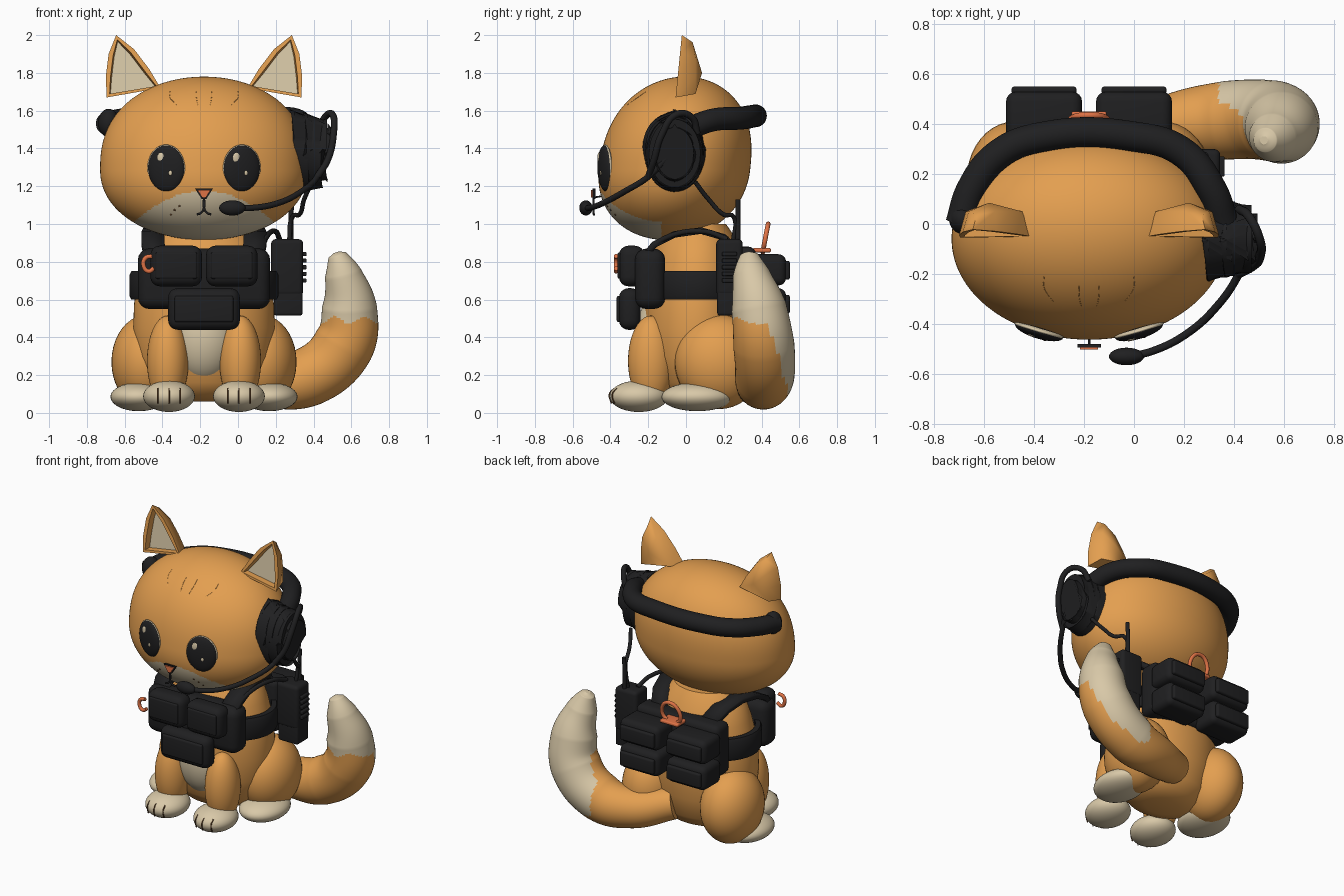
import bpy, bmesh
from math import sin, cos, pi, sqrt, radians
from mathutils import Matrix, Vector

if "Cube" in bpy.data.objects:
    bpy.data.objects.remove(bpy.data.objects["Cube"])

CX = -0.18  # the body's mirror plane


def material(name, *rgb):
    m = bpy.data.materials.new(name)
    m.use_nodes = True
    m.diffuse_color = (*rgb, 1)
    m.node_tree.nodes["Principled BSDF"].inputs["Base Color"].default_value = (*rgb, 1)
    return m


FUR = material("orange_fur", 0.77, 0.345, 0.08)
CREAM = material("cream_fur", 0.69, 0.58, 0.39)
BLACK = material("black_gear", 0.014, 0.014, 0.015)
CORAL = material("coral", 0.74, 0.17, 0.06)
BROWN = material("dark_brown", 0.12, 0.055, 0.02)


def finish(ob, *mats, angle=40):
    for m in mats:
        ob.data.materials.append(m)
    bpy.ops.object.select_all(action="DESELECT")
    ob.select_set(True)
    bpy.context.view_layer.objects.active = ob
    if ob.type == "MESH":
        bpy.ops.object.shade_smooth_by_angle(angle=radians(angle))
    return ob


def from_bmesh(name, bm, *mats, angle=40):
    bmesh.ops.recalc_face_normals(bm, faces=bm.faces)
    me = bpy.data.meshes.new(name)
    for m in mats:
        me.materials.append(m)
    bm.to_mesh(me)
    bm.free()
    ob = bpy.data.objects.new(name, me)
    bpy.context.collection.objects.link(ob)
    return finish(ob, angle=angle)


def ball(name, loc, radii, mat, yaw=0, pitch=0, seg=40):
    bm = bmesh.new()
    bmesh.ops.create_uvsphere(bm, u_segments=seg, v_segments=seg // 2, radius=1)
    turn = Matrix.Rotation(yaw, 4, "Z") @ Matrix.Rotation(pitch, 4, "X")
    bm.transform(Matrix.Translation(loc) @ turn @ Matrix.Diagonal((*radii, 1)))
    return from_bmesh(name, bm, mat, angle=80)


def box(name, lo, hi, bevel=0.03, mat=BLACK):
    lo, hi = Vector(lo), Vector(hi)
    bm = bmesh.new()
    bmesh.ops.create_cube(bm, size=1)
    bm.transform(Matrix.Translation((lo + hi) / 2) @ Matrix.Diagonal((*(hi - lo), 1)))
    bmesh.ops.bevel(bm, geom=bm.edges[:], offset=bevel, segments=4, profile=0.5, affect="EDGES")
    return from_bmesh(name, bm, mat)


def tube(name, pts, r, mat, cyclic=False, radii=None):
    cu = bpy.data.curves.new(name, "CURVE")
    cu.dimensions = "3D"
    cu.bevel_depth, cu.bevel_resolution, cu.resolution_u = r, 3, 10
    if r > 0.05:
        cu.bevel_resolution, cu.resolution_u = 20, 20
    cu.use_fill_caps = True
    sp = cu.splines.new("BEZIER")
    sp.bezier_points.add(len(pts) - 1)
    sp.use_cyclic_u = cyclic
    for i, (bp, p) in enumerate(zip(sp.bezier_points, pts)):
        bp.co, bp.handle_left_type, bp.handle_right_type = p, "AUTO", "AUTO"
        bp.radius = radii[i] if radii else 1
    ob = bpy.data.objects.new(name, cu)
    bpy.context.collection.objects.link(ob)
    return finish(ob, mat)


def lathe(name, profile, mat, y_scale, y, closed=False, seg=64):
    bm = bmesh.new()
    rings = [[bm.verts.new((CX + r * cos(2 * pi * i / seg), y + r * y_scale * sin(2 * pi * i / seg), z))
              for i in range(seg)] for r, z in profile]
    pairs = list(zip(rings, rings[1:])) + ([(rings[-1], rings[0])] if closed else [])
    for a, b in pairs:
        for i in range(seg):
            j = (i + 1) % seg
            bm.faces.new((a[i], a[j], b[j], b[i]))
    if not closed:
        bm.faces.new(rings[0])
        bm.faces.new(rings[-1])
    return from_bmesh(name, bm, mat)


HEAD_Z = 1.29


def head_width(t):
    # relative head width at relative height t, fuller than a ball
    return sqrt(max(0, 1 - abs(t) ** (2.4 if t > 0 else 2.15)))


def head_y(x, z):
    # depth of the face surface at a given x and z
    dz = z - HEAD_Z
    f = head_width(dz / (0.49 if dz > 0 else 0.375))
    return -0.06 + 0.11 * dz - 0.4 * sqrt(max(0, f * f - ((x - CX) / 0.55) ** 2))


# Head, leaning slightly back, with cream muzzle
bm = bmesh.new()
bmesh.ops.create_uvsphere(bm, u_segments=192, v_segments=128, radius=1)
for v in bm.verts:
    x, y, t = v.co
    f = head_width(t) / max(1e-6, sqrt(x * x + y * y))
    dz = t * (0.49 if t > 0 else 0.375)
    v.co = (CX + x * f * 0.55, -0.06 + y * f * 0.4 + 0.11 * dz, HEAD_Z + dz)
for f in bm.faces:
    c = f.calc_center_median()
    f.material_index = int(c.y < -0.13 and c.z < 1.175 - 1.2 * (c.x - CX) ** 2)
from_bmesh("head", bm, FUR, CREAM, angle=80)

# Torso and belly
lathe("torso", [(0.12, 0.06), (0.24, 0.09), (0.31, 0.16), (0.36, 0.3), (0.375, 0.45), (0.37, 0.58),
                (0.35, 0.7), (0.325, 0.8), (0.29, 0.9), (0.2, 1.0)], FUR, 0.76, 0.06)
ball("belly", (CX, -0.1, 0.41), (0.185, 0.165, 0.25), CREAM)

for side, s in (("right", -1), ("left", 1)):
    # Legs and paws
    ball(side + "_haunch", (CX + s * 0.3, 0.175, 0.27), (0.19, 0.235, 0.25), FUR)
    ball(side + "_hind_paw", (CX + s * 0.345, 0.06, 0.085), (0.15, 0.19, 0.076), CREAM)
    ball(side + "_front_leg", (CX + s * 0.192, -0.185, 0.275), (0.11, 0.122, 0.24), FUR)
    px = CX + s * 0.185
    ball(side + "_front_paw", (px, -0.25, 0.088), (0.137, 0.155, 0.083), CREAM)
    for k in (-0.06, 0, 0.06):
        y = -0.25 - 0.155 * sqrt(1 - (k / 0.137) ** 2)
        tube(side + "_claw", [(px + k, y + 0.025, 0.13), (px + k, y, 0.1), (px + k, y + 0.01, 0.05)], 0.004, BROWN)

    # Eyes with cream rim and highlights
    ex, ez = CX + s * 0.2, 1.295
    ey, yaw = head_y(ex, ez), s * 0.29
    ball(side + "_eye_rim", (ex, ey + 0.008, ez), (0.104, 0.02, 0.126), CREAM, yaw, 0.03)
    ball(side + "_eye", (ex, ey + 0.004, ez), (0.1, 0.031, 0.122), BLACK, yaw, 0.03)
    ball(side + "_eye_shine", (ex - 0.028, ey - 0.021 - s * 0.008, ez + 0.055), (0.021, 0.006, 0.028), CREAM, yaw, seg=20)
    ball(side + "_eye_glint", (ex + 0.022, ey - 0.025 + s * 0.006, ez - 0.025), (0.01, 0.005, 0.013), CREAM, yaw, seg=16)

    # Ears: hollow cream front, ridged rounded back
    outline = [(0.515, 1.67), (0.52, 1.78), (0.505, 1.9), (0.465, 2.0), (0.37, 1.925), (0.29, 1.82), (0.23, 1.72)]
    bm = bmesh.new()
    front = [bm.verts.new((CX + s * d, -0.055 + 0.1 * (z - 1.67), z)) for d, z in outline]
    mid = [bm.verts.new((CX + s * (0.4 + (d - 0.4) * 0.78), 0.05 if z < 1.97 else 0.035, 1.78 + (z - 1.78) * 0.83))
           for d, z in outline]
    back = bm.verts.new((CX + s * 0.4, 0.085, 1.8))
    for i in range(len(outline)):
        j = (i + 1) % len(outline)
        bm.faces.new((front[i], front[j], mid[j], mid[i]))
        bm.faces.new((mid[i], mid[j], back))
    face = bm.faces.new(front)
    bmesh.ops.recalc_face_normals(bm, faces=bm.faces)
    bmesh.ops.inset_region(bm, faces=[face], thickness=0.025)
    bmesh.ops.inset_region(bm, faces=[face], thickness=0.006, depth=-0.045)
    face.material_index = 1
    from_bmesh(side + "_ear", bm, FUR, CREAM, angle=60)

    # Shoulder straps
    bm = bmesh.new()
    path = [(0.25, -0.24, 0.8), (0.27, -0.17, 0.89), (0.27, -0.06, 0.945), (0.26, 0.08, 0.965),
            (0.23, 0.2, 0.93), (0.18, 0.29, 0.84)]
    rows = [[bm.verts.new((CX + s * (d + w), y, z)) for w in (-0.06, 0.06)] for d, y, z in path]
    for a, b in zip(rows, rows[1:]):
        bm.faces.new((a[0], a[1], b[1], b[0]))
    strap = from_bmesh(side + "_shoulder_strap", bm, BLACK)
    mod = strap.modifiers.new("thickness", "SOLIDIFY")
    mod.thickness, mod.offset = 0.035, 0

    # Chest pouches and back pouches
    x = CX + s * 0.147
    box(side + "_chest_pouch", (x - 0.137, -0.355, 0.67), (x + 0.137, -0.22, 0.885), 0.05)
    box(side + "_chest_flap", (x - 0.11, -0.362, 0.71), (x + 0.11, -0.34, 0.85), 0.01)
    x = CX + s * 0.18
    for level, z in (("upper", 0.675), ("lower", 0.495)):
        box(f"{side}_{level}_back_pouch", (x - 0.152, 0.33, z), (x + 0.152, 0.53, z + 0.165), 0.04)
        box(f"{side}_{level}_back_flap", (x - 0.13, 0.52, z + 0.03), (x + 0.13, 0.55, z + 0.13), 0.012)

# Vest
box("chest_panel", (-0.53, -0.27, 0.55), (0.17, -0.11, 0.87), 0.06)
box("lower_pouch", (-0.37, -0.355, 0.44), (0.01, -0.24, 0.66), 0.05)
box("lower_flap", (-0.335, -0.367, 0.48), (-0.025, -0.34, 0.62), 0.012)
box("back_panel", (-0.5, 0.22, 0.52), (0.14, 0.37, 0.88), 0.04)
lathe("side_belt", [(0.35, 0.6), (0.385, 0.6), (0.395, 0.62), (0.395, 0.73), (0.385, 0.75), (0.35, 0.75)],
      BLACK, 0.76, 0.06, closed=True)

# Coral clips
tube("front_clip", [(-0.455, -0.37, 0.83), (-0.49, -0.37, 0.82), (-0.5, -0.37, 0.78),
                    (-0.475, -0.37, 0.75), (-0.445, -0.37, 0.765)], 0.012, CORAL)
tube("back_clip", [(CX - 0.05, 0.41, 0.87), (CX - 0.065, 0.425, 0.95), (CX, 0.435, 1.0),
                   (CX + 0.065, 0.425, 0.95), (CX + 0.05, 0.41, 0.87)], 0.013, CORAL, cyclic=True)
box("back_clip_anchor", (CX - 0.07, 0.35, 0.85), (CX + 0.07, 0.45, 0.872), 0.008, CORAL)
box("back_clip_tag", (CX - 0.02, 0.34, 0.64), (CX + 0.02, 0.42, 0.69), 0.008, CORAL)

# Radio with antenna and ribs
box("radio", (0.175, 0.16, 0.62), (0.345, 0.3, 0.92), 0.025)
box("radio_holster", (0.19, 0.165, 0.515), (0.342, 0.295, 0.7), 0.015)
for i in range(5):
    box("radio_rib", (0.33, 0.19, 0.69 + i * 0.035), (0.363, 0.27, 0.712 + i * 0.035), 0.006)
tube("antenna", [(0.28, 0.275, 0.9), (0.28, 0.275, 1.02), (0.285, 0.275, 1.13)], 0.013, BLACK)
tube("radio_cable", [(0.39, 0.05, 1.22), (0.35, 0.12, 1.13), (0.325, 0.2, 1.05), (0.29, 0.25, 1.04), (0.27, 0.25, 0.9)], 0.012, BLACK)
tube("vest_cable", [(0.22, 0.22, 0.92), (0.2, 0.1, 0.96), (0.15, -0.1, 0.93), (0.12, -0.22, 0.84)], 0.014, BLACK)

# Headset
tube("headband", [(-0.695, 0.0, 1.53), (-0.65, 0.14, 1.545), (-0.54, 0.28, 1.56), (-0.36, 0.35, 1.57),
                  (0.0, 0.35, 1.57), (0.19, 0.29, 1.56), (0.31, 0.14, 1.55), (0.36, 0.0, 1.5)], 0.06, BLACK)
ball("headband_end", (-0.685, 0.02, 1.535), (0.055, 0.06, 0.075), BLACK)
for name, x0, x1, ry, rz in (("ear_cushion", 0.28, 0.385, 0.17, 0.22), ("ear_cup", 0.35, 0.45, 0.155, 0.205),
                             ("ear_cup_cap", 0.41, 0.475, 0.115, 0.155)):
    bm = bmesh.new()
    bmesh.ops.create_cone(bm, cap_ends=True, segments=48, radius1=1, radius2=0.88, depth=1)
    turn = Matrix.Rotation(pi / 2, 4, "Y")
    bm.transform(Matrix.Translation(((x0 + x1) / 2, -0.06, 1.375)) @ Matrix.Diagonal((x1 - x0, ry, rz, 1)) @ turn)
    rims = [e for f in bm.faces if len(f.verts) > 4 for e in f.edges]
    bmesh.ops.bevel(bm, geom=rims, offset=0.02, segments=4, profile=0.5, affect="EDGES")
    from_bmesh(name, bm, BLACK)
tube("cup_loop", [(0.42, 0.06, 1.48), (0.46, 0.03, 1.565), (0.5, -0.05, 1.58), (0.505, -0.13, 1.47),
                  (0.475, -0.17, 1.34), (0.42, -0.2, 1.25)], 0.018, BLACK)
tube("microphone_boom", [(0.46, -0.1, 1.35), (0.42, -0.2, 1.25), (0.34, -0.32, 1.175), (0.21, -0.44, 1.11),
                         (0.07, -0.51, 1.085), (-0.02, -0.53, 1.085)], 0.016, BLACK)
ball("microphone", (-0.03, -0.53, 1.085), (0.07, 0.035, 0.04), BLACK)

# Nose, mouth, freckles and forehead strokes
for name, k, y, mat in (("nose_outline", 1, -0.494, BLACK), ("nose", 0.76, -0.502, CORAL)):
    bm = bmesh.new()
    corners = [(CX + a * k, 1.162 + b * k) for a, b in ((-0.047, 0.025), (0.047, 0.025), (0.012, -0.03), (-0.012, -0.03))]
    face = bm.faces.new([bm.verts.new((x, y, z)) for x, z in corners])
    out = bmesh.ops.extrude_face_region(bm, geom=[face])["geom"]
    bmesh.ops.translate(bm, vec=(0, 0.014, 0), verts=[v for v in out if isinstance(v, bmesh.types.BMVert)])
    from_bmesh(name, bm, mat)
tube("nose_stem", [(CX, -0.49, 1.14), (CX, -0.43, 1.15)], 0.005, BLACK)
for s in (-1, 1):
    tube("mouth", [(CX, -0.49, 1.14), (CX, -0.49, 1.085), (CX + s * 0.015, -0.49, 1.06), (CX + s * 0.038, -0.487, 1.05)], 0.006, BLACK)
    for d, z in ((0.13, 1.095), (0.155, 1.075), (0.175, 1.05)):
        x = CX + s * d
        ball("freckle", (x, head_y(x, z), z), (0.006, 0.004, 0.006), BROWN, seg=10)
for d in (-0.18, -0.04, 0.04, 0.18):
    stroke = [(CX + d * k, z) for k, z in ((1, 1.7), (1.0, 1.67), (0.8, 1.63))]
    tube("forehead_stroke", [(x, head_y(x, z), z) for x, z in stroke], 0.0015, FUR)

# Tail with cream tip
tube("tail", [(-0.1, 0.27, 0.22), (0.15, 0.385, 0.165), (0.37, 0.415, 0.19), (0.56, 0.412, 0.36),
              (0.59, 0.385, 0.56), (0.555, 0.345, 0.74), (0.525, 0.335, 0.835), (0.52, 0.335, 0.85)],
     0.162, FUR, radii=[0.65, 0.82, 0.97, 1, 0.9, 0.6, 0.3, 0.1])
bpy.ops.object.convert(target="MESH")
tail = finish(bpy.context.object, CREAM, angle=60)
for f in tail.data.polygons:
    x, y, z = f.center
    f.material_index = int(x > 0.34 and z > 0.49 + 0.02 * sin(x * 40) - 3.5 * max(0, y - 0.435))
